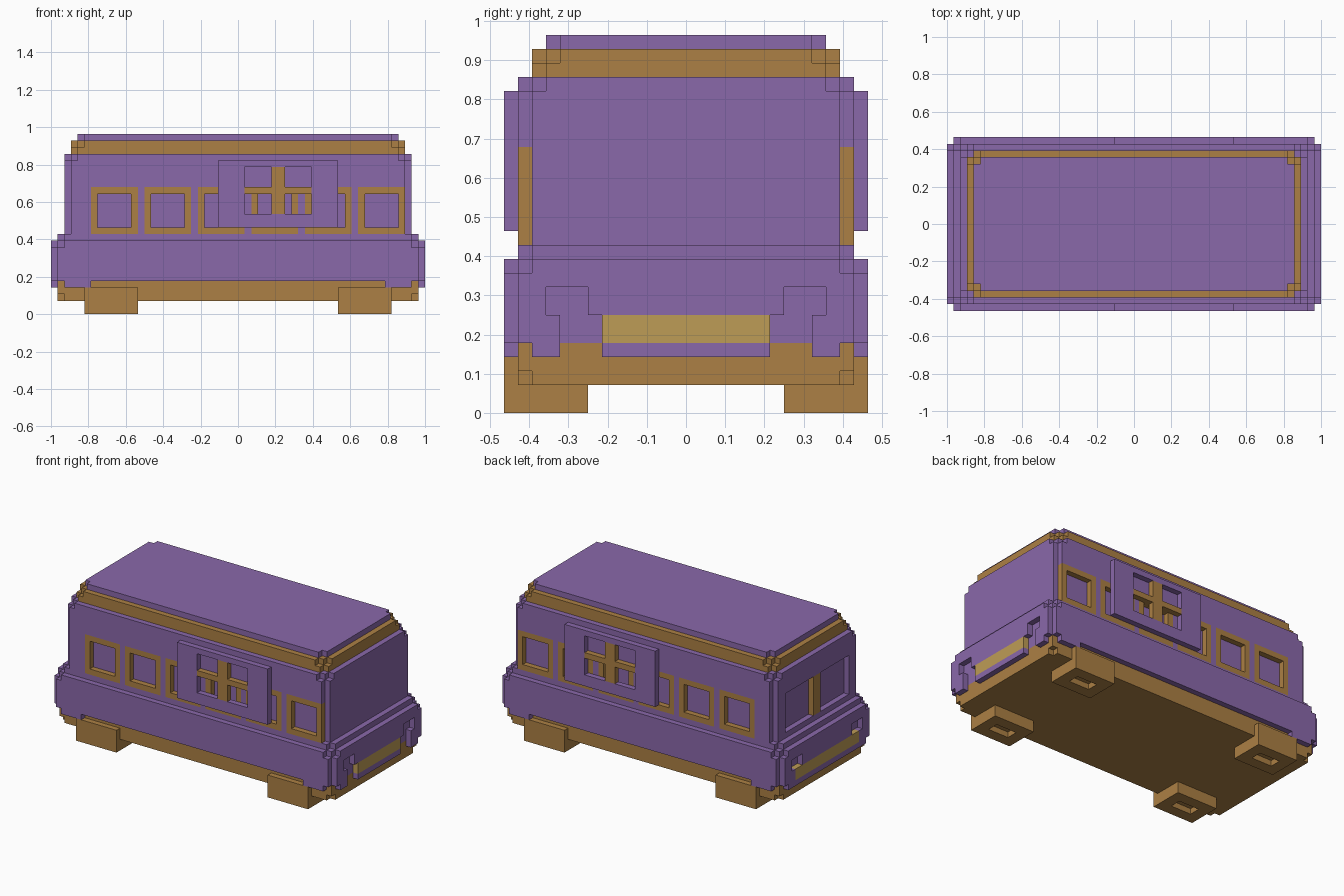
import bpy
import bmesh
from mathutils import Matrix, Vector

if "Cube" in bpy.data.objects:
    bpy.data.objects.remove(bpy.data.objects["Cube"])

U = 1 / 28  # one block


def material(name, rgb):
    m = bpy.data.materials.new(name)
    m.diffuse_color = (*rgb, 1)
    m.use_nodes = True
    bsdf = m.node_tree.nodes["Principled BSDF"]
    bsdf.inputs["Base Color"].default_value = (*rgb, 1)
    bsdf.inputs["Roughness"].default_value = 0.8
    return m


PURPLE = material("purple", (0.254, 0.138, 0.402))
TAN = material("tan", (0.413, 0.216, 0.058))
YELLOW = material("yellow", (0.515, 0.332, 0.093))


def build(name, mat, boxes):
    """Make one object from boxes (x0, x1, y0, y1, z0, z1) in blocks."""
    bm = bmesh.new()
    for x0, x1, y0, y1, z0, z1 in boxes:
        centre = Vector((x0 + x1, y0 + y1, z0 + z1)) * U / 2
        size = Vector((x1 - x0, y1 - y0, z1 - z0)) * U
        bmesh.ops.create_cube(bm, size=1, matrix=Matrix.Translation(centre) @ Matrix.Diagonal((*size, 1)))
    me = bpy.data.meshes.new(name)
    bm.to_mesh(me)
    bm.free()
    me.materials.append(mat)
    ob = bpy.data.objects.new(name, me)
    bpy.context.collection.objects.link(ob)
    return ob


def slab(hx, hy, z0, z1, notch=0):
    """Centred slab whose four corners are stepped in by a number of blocks."""
    return [(-hx + i, hx - i, -hy + notch - i, hy - notch + i, z0, z1) for i in range(notch + 1)]


def frame(x0, x1, z0, z1, w, y0, y1):
    """Rectangular border standing in the xz plane."""
    return [(x0, x1, y0, y1, z0, z0 + w), (x0, x1, y0, y1, z1 - w, z1),
            (x0, x0 + w, y0, y1, z0 + w, z1 - w), (x1 - w, x1, y0, y1, z0 + w, z1 - w)]


def flip_y(boxes):
    return [(a, b, -d, -c, e, f) for a, b, c, d, e, f in boxes]


# Chassis, hull and roof layers
build("chassis", TAN, slab(27, 12, 2, 3, 1) + slab(27, 12, 3, 5))
build("lower_hull", PURPLE, slab(27, 12, 5, 11) + slab(27, 12, 11, 12, 1))
build("cabin_core", PURPLE, slab(25, 11, 12, 24))
build("roof_trim", TAN, slab(25, 11, 24, 25, 1) + slab(25, 11, 25, 26, 2))
build("roof", PURPLE, slab(24, 10, 26, 27, 1))

# Wheels with a hollow underside
for end, sx in (("front", 1), ("rear", -1)):
    for side, sy in (("left", 1), ("right", -1)):
        x0, x1 = sorted((15 * sx, 23 * sx))
        y0, y1 = sorted((7 * sy, 13 * sy))
        build(f"wheel_{end}_{side}", TAN, [
            (x0, x1, y0, y1, 1, 4),
            (x0, x1, y0, y0 + 2, 0, 1), (x0, x1, y1 - 2, y1, 0, 1),
            (x0, x0 + 2, y0 + 2, y1 - 2, 0, 1), (x1 - 2, x1, y0 + 2, y1 - 2, 0, 1)])

# Side details, repeated on both long sides
WINDOWS = range(-22, 19, 8)
skirt = [(-27, 27, 12, 13, 5, 10), (-26, 26, 12, 13, 10, 11),
         (-26, -22, 12, 13, 4, 5), (22, 26, 12, 13, 4, 5)]
wall = [(-25, 25, 11, 12, 19, 23), (-24, 24, 11, 12, 23, 24), (-25, -22, 11, 12, 12, 19)]
wall += [(x - 1, x, 11, 12, 12, 19) for x in WINDOWS if x > -22]
window_frames = [b for x in WINDOWS for b in frame(x, x + 7, 12, 19, 1, 11, 12)]
hatch = [(-3, 1, 12, 13, 13, 23), (11, 15, 12, 13, 13, 23),
         (1, 11, 12, 13, 13, 15), (1, 11, 12, 13, 22, 23)]
hatch_cross = [(5, 7, 12, 13, 15, 22), (1, 5, 12, 13, 18, 19), (7, 11, 12, 13, 18, 19)]
for side, place in (("left", lambda b: b), ("right", flip_y)):
    build(f"side_skirt_{side}", PURPLE, place(skirt))
    build(f"side_wall_{side}", PURPLE, place(wall))
    build(f"window_frames_{side}", TAN, place(window_frames))
    build(f"side_hatch_{side}", PURPLE, place(hatch))
    build(f"hatch_cross_{side}", TAN, place(hatch_cross))


def end_rows(x0, x1, rows):
    """Rows (y0, y1, z0, z1) mirrored over y = 0."""
    out = []
    for y0, y1, z0, z1 in rows:
        if y0 == 0:
            out.append((x0, x1, -y1, y1, z0, z1))
        else:
            out += [(x0, x1, y0, y1, z0, z1), (x0, x1, -y1, -y0, z0, z1)]
    return out


# Bumpers with recessed lamps and a yellow strip
shared = [(9, 12, 5, 7), (0, 7, 7, 9), (10, 12, 7, 9), (0, 12, 9, 10), (0, 11, 10, 11)]
build("front_bumper", PURPLE, end_rows(27, 28, shared + [(0, 6, 4, 5), (9, 11, 4, 5)]))
build("front_strip", YELLOW, end_rows(27, 28, [(0, 6, 5, 7)]))
build("rear_bumper", PURPLE, end_rows(-28, -27, shared + [(0, 11, 4, 5)]))
build("rear_strip", YELLOW, end_rows(-28, -27, [(0, 9, 5, 7)]))

# Cabin end walls, one plain and one with a divided window
build("front_wall", PURPLE, end_rows(25, 26, [(0, 11, 12, 23), (0, 10, 23, 24)]))
build("rear_wall", PURPLE, end_rows(-26, -25, [
    (0, 11, 12, 13), (9, 11, 13, 20), (0, 11, 20, 23), (0, 10, 23, 24)]))
build("rear_window_post", TAN, end_rows(-26, -25, [(0, 1, 13, 20)]))
